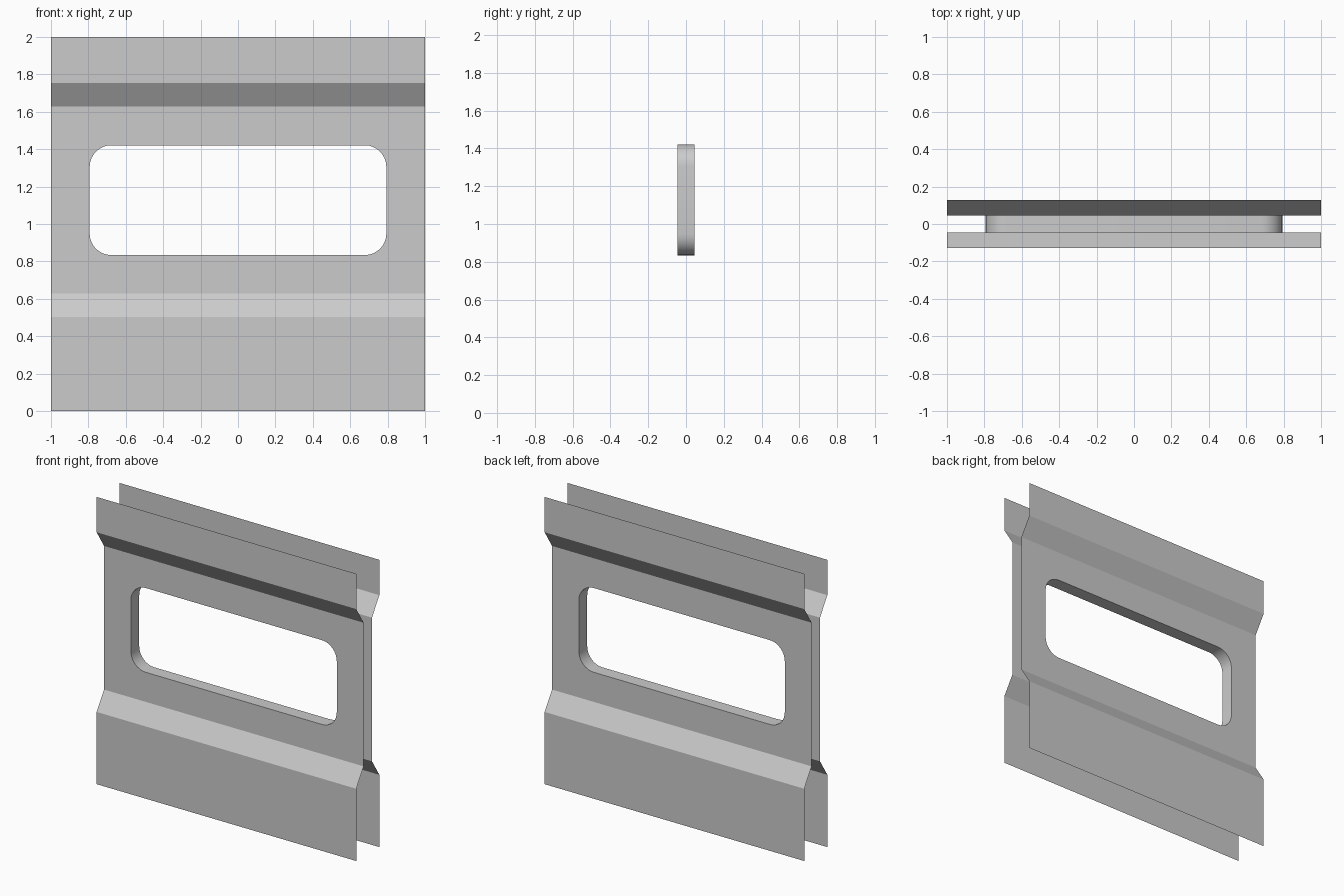
import bpy
import bmesh
from math import pi, cos, sin, radians

cube = bpy.data.objects.get("Cube")
if cube:
    bpy.data.objects.remove(cube, do_unlink=True)

HALF_WIDTH = 1.0
OUTER_Y, INNER_Y = 0.127, 0.046
# Panel profile from floor to top: (depth, height)
PROFILE = [(OUTER_Y, 0), (OUTER_Y, 0.503), (INNER_Y, 0.628),
           (INNER_Y, 1.628), (OUTER_Y, 1.754), (OUTER_Y, 2)]
WINDOW_X, WINDOW_LOW, WINDOW_HIGH, RADIUS = 0.793, 0.834, 1.421, 0.115
CORNER_STEPS = 8

grey = bpy.data.materials.new("panel grey")
grey.use_nodes = True
colour = (0.6, 0.6, 0.6, 1)
grey.diffuse_color = colour
grey.node_tree.nodes["Principled BSDF"].inputs["Base Color"].default_value = colour


def window_outline():
    """Rounded rectangle as (x, z), counter-clockwise seen from the front."""
    x, low, high = WINDOW_X - RADIUS, WINDOW_LOW + RADIUS, WINDOW_HIGH - RADIUS
    points = []
    for i, (cx, cz) in enumerate([(x, high), (-x, high), (-x, low), (x, low)]):
        for s in range(CORNER_STEPS + 1):
            a = (i + s / CORNER_STEPS) * pi / 2
            points.append((cx + RADIUS * cos(a), cz + RADIUS * sin(a)))
    return points


def finish(bm, name):
    mesh = bpy.data.meshes.new(name)
    bm.to_mesh(mesh)
    bm.free()
    mesh.materials.append(grey)
    obj = bpy.data.objects.new(name, mesh)
    bpy.context.collection.objects.link(obj)
    return obj


def make_panel(name, side):
    """Folded sheet with a window; side is -1 at the front, 1 at the back."""
    bm = bmesh.new()
    rows = [[bm.verts.new((x, side * y, z)) for x in (-HALF_WIDTH, HALF_WIDTH)]
            for y, z in PROFILE]
    for i, (a, b) in enumerate(zip(rows, rows[1:])):
        if i != 2:
            bm.faces.new((a[0], a[1], b[1], b[0]))
    # Flat middle strip around the window opening
    low, high = rows[2], rows[3]
    hole = [bm.verts.new((x, side * INNER_Y, z)) for x, z in window_outline()]
    edges = []
    for loop in ([low[0], low[1], high[1], high[0]], hole):
        for a, b in zip(loop, loop[1:] + loop[:1]):
            edges.append(bm.edges.get((a, b)) or bm.edges.new((a, b)))
    bmesh.ops.triangle_fill(bm, edges=edges, use_beauty=True)
    # Every face looks away from the gap between the sheets
    bm.normal_update()
    for face in bm.faces:
        if face.normal.y * side < 0:
            face.normal_flip()
    return finish(bm, name)


make_panel("front_panel", -1)
make_panel("back_panel", 1)

# Lining joining both sheets around the window
bm = bmesh.new()
rings = [[bm.verts.new((x, y, z)) for x, z in window_outline()]
         for y in (-INNER_Y, INNER_Y)]
count = len(rings[0])
for i in range(count):
    j = (i + 1) % count
    bm.faces.new((rings[0][i], rings[1][i], rings[1][j], rings[0][j]))
bm.normal_update()
for face in bm.faces:
    centre = face.calc_center_median()
    if face.normal.x * centre.x + face.normal.z * (centre.z - (WINDOW_LOW + WINDOW_HIGH) / 2) > 0:
        face.normal_flip()
lining = finish(bm, "window_lining")
bpy.ops.object.select_all(action='DESELECT')
lining.select_set(True)
bpy.context.view_layer.objects.active = lining
bpy.ops.object.shade_smooth_by_angle(angle=radians(30))
